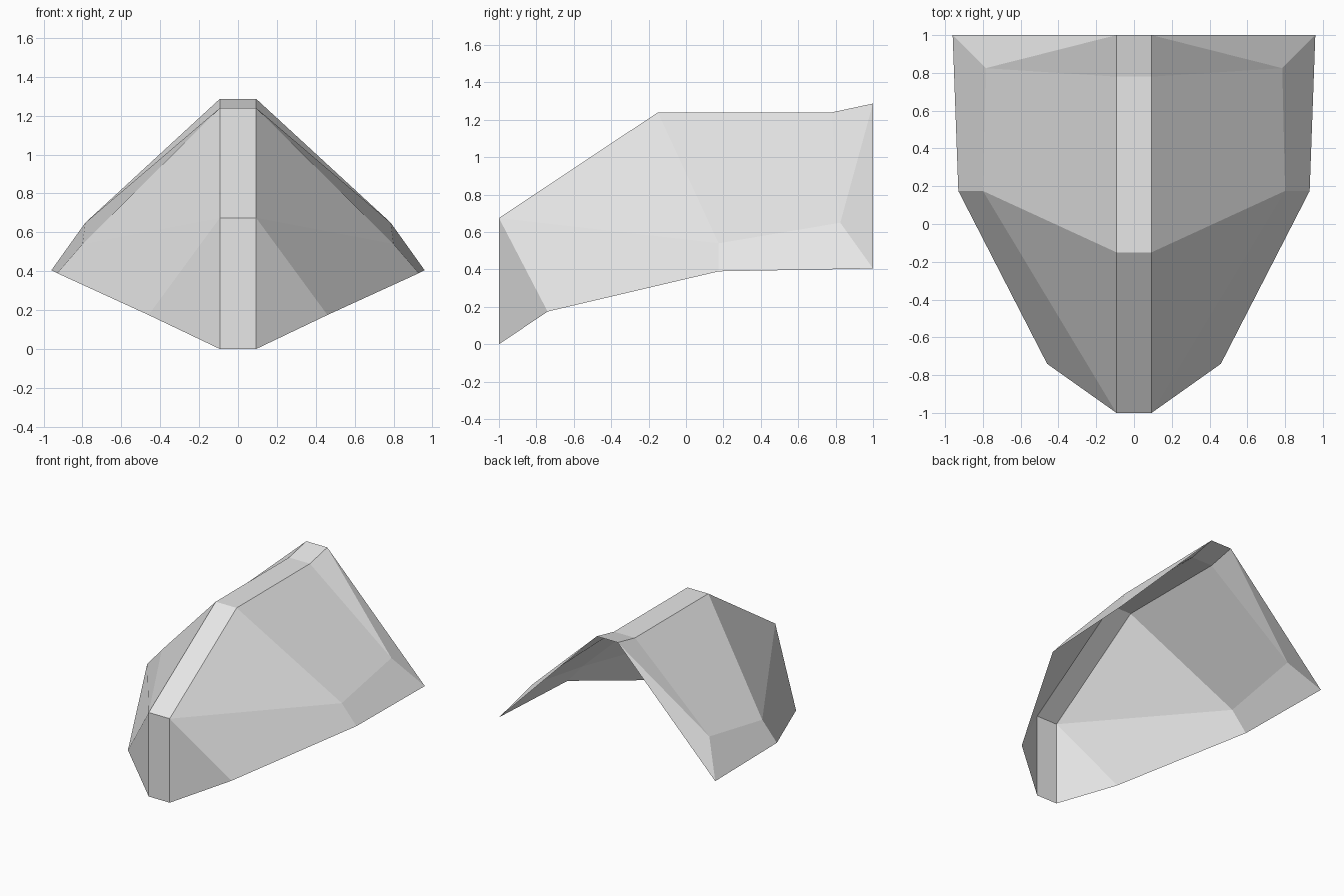
import bpy

cube = bpy.data.objects.get("Cube")
if cube:
    bpy.data.objects.remove(cube, do_unlink=True)

grey = bpy.data.materials.new("light_grey")
grey.use_nodes = True
grey.diffuse_color = (0.8, 0.8, 0.8, 1)
grey.node_tree.nodes["Principled BSDF"].inputs["Base Color"].default_value = (0.8, 0.8, 0.8, 1)


def shell(name, verts, faces):
    """Open flat-shaded sheet."""
    mesh = bpy.data.meshes.new(name)
    mesh.from_pydata(verts, [], faces)
    mesh.materials.append(grey)
    obj = bpy.data.objects.new(name, mesh)
    bpy.context.collection.objects.link(obj)
    return obj


# Ridge profile (y, z) from the nose tip to the raised rear lip
HALF = 0.093
ridge = [(-1, 0), (-1, 0.675), (-0.15, 1.24), (0.78, 1.24), (1, 1.287)]
n = len(ridge)

# Central ridge strip
strip = [(s * HALF, y, z) for s in (-1, 1) for y, z in ridge]
shell("ridge_strip", strip, [(i, n + i, n + i + 1, i + 1) for i in range(n - 1)])

# Faceted side panel: ridge edge plus named corner points
points = {
    "tip": (HALF, *ridge[0]),
    "nose": (HALF, *ridge[1]),
    "crest": (HALF, *ridge[2]),
    "rear": (HALF, *ridge[3]),
    "lip": (HALF, *ridge[4]),
    "cheek": (0.46, -0.74, 0.175),
    "hem_mid": (0.93, 0.175, 0.39),
    "hem_rear": (0.96, 1, 0.405),
    "fold_mid": (0.80, 0.175, 0.54),
    "fold_rear": (0.785, 0.825, 0.65),
}
facets = [
    "tip cheek nose",
    "nose cheek hem_mid fold_mid",
    "nose fold_mid crest",
    "crest fold_mid fold_rear rear",
    "fold_mid hem_mid hem_rear fold_rear",
    "rear fold_rear lip",
    "lip fold_rear hem_rear",
]
index = {key: i for i, key in enumerate(points)}
panel = shell("side_panels", list(points.values()),
              [[index[k] for k in f.split()] for f in facets])
mirror = panel.modifiers.new("mirror", 'MIRROR')
mirror.use_axis = (True, False, False)
mirror.use_mirror_merge = False
